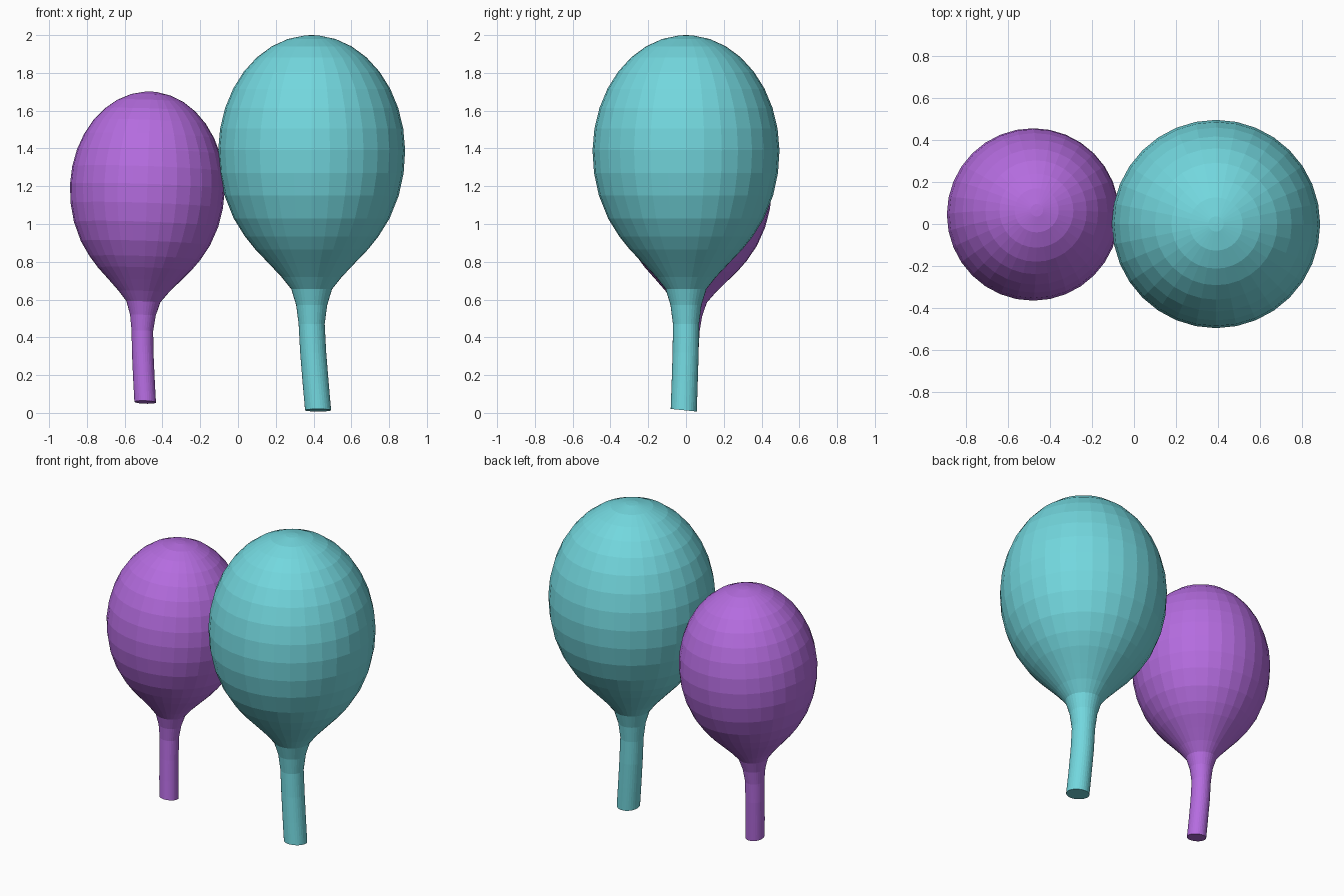
import bpy, bmesh, math

if "Cube" in bpy.data.objects:
    bpy.data.objects.remove(bpy.data.objects["Cube"])

SEG = 32


def material(name, rgb):
    m = bpy.data.materials.new(name)
    m.diffuse_color = (*rgb, 1)
    m.use_nodes = True
    m.node_tree.nodes["Principled BSDF"].inputs["Base Color"].default_value = m.diffuse_color
    return m


# Shared profile: (height, radius, x bend, y bend)
PROFILE = [(0.014, 0.069, 0.034, -0.012), (0.16, 0.069, 0.021, -0.007),
           (0.32, 0.069, 0.008, -0.002), (0.47, 0.069, 0, 0),
           (0.57, 0.082, 0, 0), (0.655, 0.108, 0, 0), (0.72, 0.160, 0, 0),
           (0.79, 0.226, 0, 0), (0.865, 0.298, 0, 0), (0.935, 0.354, 0, 0),
           (1.03, 0.413, 0, 0), (1.15, 0.461, 0, 0), (1.27, 0.487, 0, 0)]
# Egg-shaped crown
for i in range(9):
    a = math.radians(1 + i * 10.6)
    PROFILE.append((1.38 + 0.62 * math.sin(a), 0.495 * math.cos(a), 0, 0))


def balloon(name, mat, x, y, z, scale, lean_x, lean_y):
    """Lathed bulb with a slightly bent stem; lean is the shift per unit height."""
    bm = bmesh.new()
    rings = []
    for n, (h, r, bx, by) in enumerate(PROFILE):
        ring = []
        for k in range(SEG):
            a = 2 * math.pi * k / SEG
            px, py = r * math.cos(a), r * math.sin(a)
            pz = h - 0.1 * py if n == 0 else h  # tilted stem end
            cx = bx + lean_x * (h - 1.38) + px
            cy = by + lean_y * (h - 1.38) + py
            ring.append(bm.verts.new((x + scale * cx, y + scale * cy,
                                      z + scale * (pz - lean_x * px - lean_y * py))))
        rings.append(ring)
    for lo, hi in zip(rings, rings[1:]):
        for k in range(SEG):
            j = (k + 1) % SEG
            bm.faces.new((lo[k], lo[j], hi[j], hi[k]))
    # Stem end and crown tip
    bm.faces.new(rings[0][::-1])
    tip = bm.verts.new((x + scale * lean_x * 0.62, y + scale * lean_y * 0.62, z + scale * 2))
    for k in range(SEG):
        bm.faces.new((rings[-1][k], rings[-1][(k + 1) % SEG], tip))
    bmesh.ops.recalc_face_normals(bm, faces=bm.faces)
    me = bpy.data.meshes.new(name)
    bm.to_mesh(me)
    bm.free()
    me.materials.append(mat)
    ob = bpy.data.objects.new(name, me)
    bpy.context.collection.objects.link(ob)


teal = material("teal", (0.17, 0.68, 0.73))
purple = material("purple", (0.46, 0.15, 0.74))
balloon("large_bulb", teal, 0.39, 0, 0, 1.0, 0, 0)
balloon("small_bulb", purple, -0.48, 0.045, 0.045, 0.828, 0.035, 0.04)
